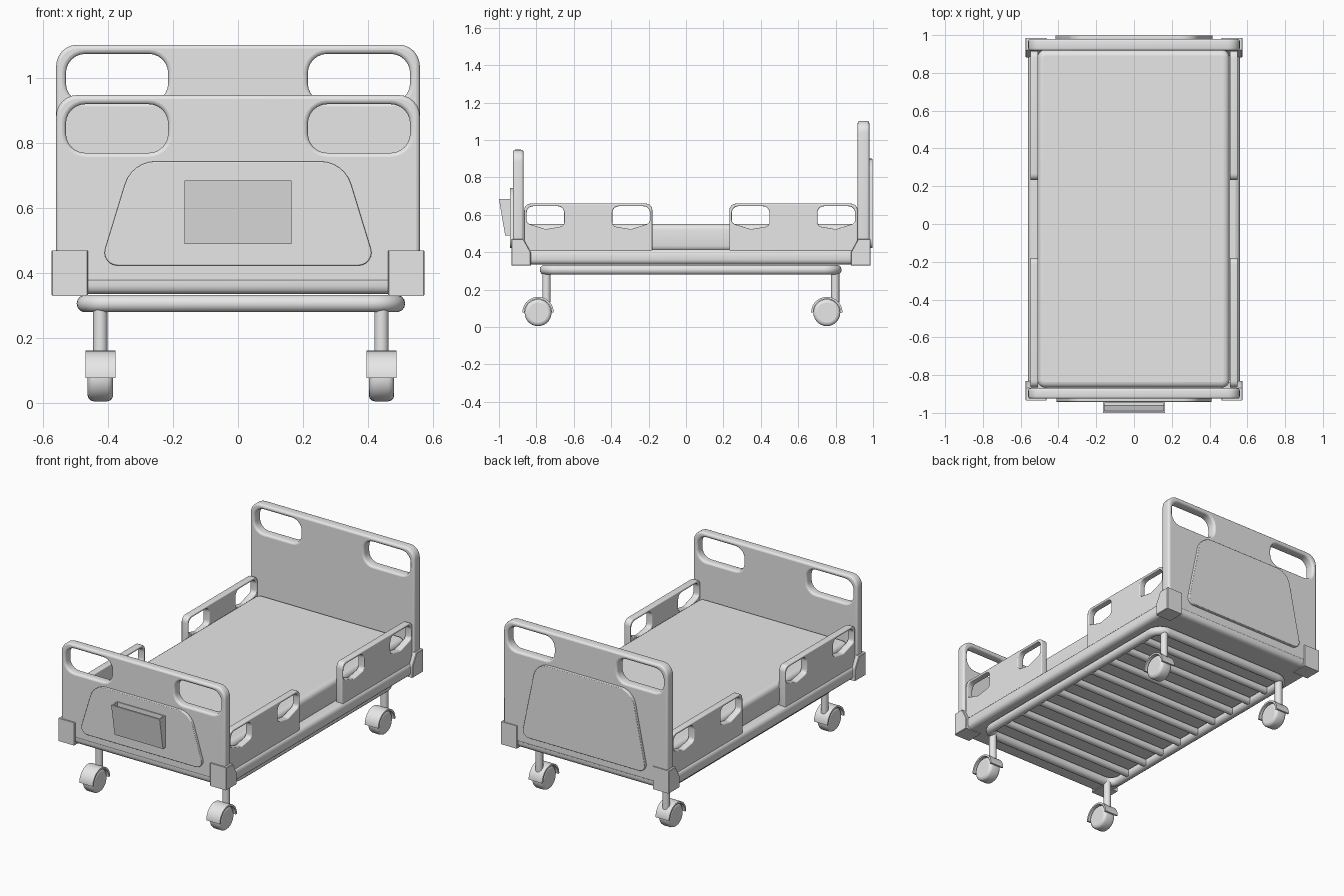
import bpy, bmesh, math
from mathutils import Vector

cube = bpy.data.objects.get("Cube")
if cube:
    bpy.data.objects.remove(cube, do_unlink=True)

grey = bpy.data.materials.new("light_grey")
grey.use_nodes = True
COLOUR = (0.8, 0.8, 0.8, 1)
grey.diffuse_color = COLOUR
grey.node_tree.nodes["Principled BSDF"].inputs["Base Color"].default_value = COLOUR

MID_Y = 0.026   # middle of the bed between the two end boards
MID_X = 0.009   # middle of the undercarriage


def rounded(corners, steps=6):
    """Closed outline from (u, v, radius) corners, anticlockwise."""
    out = []
    for i, (u, v, r) in enumerate(corners):
        p = Vector((u, v))
        a = (Vector(corners[i - 1][:2]) - p).normalized()
        b = (Vector(corners[(i + 1) % len(corners)][:2]) - p).normalized()
        if r == 0:
            out.append(p)
            continue
        half = a.angle(b) / 2
        centre = p + (a + b).normalized() * r / math.sin(half)
        reach = r / math.tan(half)
        start, end = p + a * reach - centre, p + b * reach - centre
        turn = math.pi - 2 * half
        for k in range(steps + 1):
            t = k / steps
            w0 = math.sin((1 - t) * turn) / math.sin(turn)
            w1 = math.sin(t * turn) / math.sin(turn)
            out.append(centre + start * w0 + end * w1)
    out = [p for i, p in enumerate(out) if (p - out[i - 1]).length > 1e-5]
    area = sum(out[i - 1].cross(p) for i, p in enumerate(out))
    return out if area > 0 else out[::-1]


def rect(u0, u1, v0, v1, r=0.0, r_top=None, steps=6):
    top = r if r_top is None else r_top
    return rounded([(u0, v0, r), (u1, v0, r), (u1, v1, top), (u0, v1, top)], steps)


def disc(u, v, r, steps=7):
    return rect(u - r, u + r, v - r, v + r, r, steps=steps)


def offset(loop, d):
    """Move an outline outwards by d."""
    out = []
    for i, p in enumerate(loop):
        e0 = (p - loop[i - 1]).normalized()
        e1 = (loop[(i + 1) % len(loop)] - p).normalized()
        n0, n1 = Vector((e0.y, -e0.x)), Vector((e1.y, -e1.x))
        out.append(p + (n0 + n1) * d / (1 + n0.dot(n1)))
    return out


PLACE = {"x": lambda u, v, w: (w, u, v),
         "y": lambda u, v, w: (u, w, v),
         "z": lambda u, v, w: (u, v, w)}


def plate(name, axis, outline, w0, w1, bevel=0.0, holes=(), segments=3):
    """Outline with holes, given thickness along an axis, with rounded rims."""
    w0, w1 = min(w0, w1), max(w0, w1)
    bm = bmesh.new()
    levels = [(0, w0), (0, w1)]
    if bevel:
        arc = [math.pi / 2 * k / segments for k in range(segments + 1)]
        low = [(bevel * (1 - math.sin(a)), w0 + bevel * (1 - math.cos(a))) for a in arc]
        levels = low + [(d, w0 + w1 - w) for d, w in reversed(low)]
    caps = ([], [])
    for loop, sign in [(outline, -1)] + [(h, 1) for h in holes]:
        rings = [[bm.verts.new(PLACE[axis](p.x, p.y, w)) for p in offset(loop, sign * d)]
                 for d, w in levels]
        n = len(loop)
        for lo, hi in zip(rings, rings[1:]):
            for i in range(n):
                bm.faces.new((lo[i - 1], lo[i], hi[i], hi[i - 1])).smooth = True
        for cap, ring in zip(caps, (rings[0], rings[-1])):
            cap += [bm.edges.get((ring[i - 1], ring[i])) for i in range(n)]
    for cap in caps:
        bmesh.ops.triangle_fill(bm, use_beauty=True, use_dissolve=False, edges=cap)
    bmesh.ops.recalc_face_normals(bm, faces=bm.faces)
    rim = set(caps[0] + caps[1])
    for e in bm.edges:
        e.smooth = e not in rim and e.calc_face_angle(0) < math.radians(40)
    mesh = bpy.data.meshes.new(name)
    bm.to_mesh(mesh)
    bm.free()
    mesh.materials.append(grey)
    ob = bpy.data.objects.new(name, mesh)
    bpy.context.scene.collection.objects.link(ob)
    return ob


# Main frame and mattress
plate("bed_frame", "z", rect(-0.56, 0.56, -0.923, 0.977, 0.03), 0.335, 0.415, 0.025)
plate("mattress", "z", rect(-0.51, 0.505, -0.866, 0.922, 0.04), 0.405, 0.55, 0.03, segments=4)


# End boards with hand holes and raised panels
def end_board(name, y0, y1, top, panel_y, panel_top):
    holes = [rect(*sorted((s * 0.215, s * 0.53)), top - 0.178, top - 0.028, 0.06)
             for s in (-1, 1)]
    plate(name, "y", rect(-0.56, 0.56, 0.37, top, 0.015, 0.065), y0, y1, 0.012, holes)
    panel = rounded([(-0.425, 0.423, 0.04), (0.425, 0.423, 0.04),
                     (0.327, panel_top, 0.1), (-0.327, panel_top, 0.1)])
    plate(name + "_panel", "y", panel, *panel_y, 0.004)


end_board("footboard", -0.925, -0.869, 0.948, (-0.942, -0.915), 0.744)
end_board("headboard", 0.918, 0.98, 1.103, (0.97, 0.998), 0.9)

# Open document pocket on the footboard
shell = [(-1, 0.685), (-0.967, 0.49), (-0.94, 0.49), (-0.94, 0.685),
         (-0.948, 0.685), (-0.948, 0.5), (-0.96, 0.5), (-0.99, 0.685)]
plate("pocket_shell", "x", rounded([(u, v, 0) for u, v in shell]), -0.16, 0.16)
for s, side in ((-1, "right"), (1, "left")):
    plate("pocket_end_" + side, "x", rounded([(u, v, 0) for u, v in shell[:4]]),
          s * 0.157, s * 0.165)

for s, side in ((-1, "right"), (1, "left")):
    for end in ("front", "back"):
        tag = f"_{end}_{side}"

        def along(y):
            return y if end == "front" else 2 * MID_Y - y

        # Corner bracket with a sloping inner edge
        bracket = [(-0.934, 0.33), (-0.83, 0.33), (-0.83, 0.4), (-0.868, 0.47), (-0.934, 0.47)]
        plate("corner_bracket" + tag, "x", rounded([(along(u), v, 0) for u, v in bracket]),
              s * 0.462, s * 0.574, 0.003, segments=1)

        # Side rail with two grip holes
        body = [(-0.865, 0.405, 0.008), (-0.18, 0.405, 0.008),
                (-0.18, 0.66, 0.035), (-0.865, 0.66, 0.035)]
        grip = [(-0.852, 0.555, 0.025), (-0.75, 0.523, 0.04), (-0.651, 0.54, 0.025),
                (-0.651, 0.646, 0.035), (-0.852, 0.646, 0.035)]
        twin = [(-1.045 - u, v, r) for u, v, r in grip]
        turned = [rounded([(along(u), v, r) for u, v, r in c]) for c in (body, grip, twin)]
        plate("side_rail" + tag, "x", turned[0], s * 0.507, s * 0.549, 0.005, turned[1:])

        # Swivel caster: stem, wheel and curved hood
        x = MID_X + s * 0.433
        stem_y = along(-0.746)
        wheel_y, wheel_z = stem_y - 0.045, 0.077
        plate("caster_stem" + tag, "z", disc(x, stem_y, 0.022), 0.13, 0.31)
        plate("caster_wheel" + tag, "x", disc(wheel_y, wheel_z, 0.072),
              x - 0.039, x + 0.039, 0.018)
        arc = [math.pi * k / 20 for k in range(21)]
        hood = [(0.084, a) for a in arc] + [(0.073, a) for a in reversed(arc)]
        plate("caster_hood" + tag, "x",
              rounded([(wheel_y + r * math.cos(a), wheel_z + r * math.sin(a), 0)
                       for r, a in hood]), x - 0.046, x + 0.046)

# Undercarriage: bent tube loop and cross tubes
TUBE_Z, TUBE_R = 0.306, 0.027
path = rect(MID_X - 0.479, MID_X + 0.479, MID_Y - 0.781, MID_Y + 0.779, 0.07, steps=8)
curve = bpy.data.curves.new("undercarriage_loop", "CURVE")
curve.dimensions = "3D"
curve.bevel_depth = TUBE_R
curve.bevel_resolution = 5
spline = curve.splines.new("POLY")
spline.points.add(len(path) - 1)
for point, p in zip(spline.points, path):
    point.co = (p.x, p.y, TUBE_Z, 1)
spline.use_cyclic_u = True
curve.materials.append(grey)
bpy.context.scene.collection.objects.link(bpy.data.objects.new("undercarriage_loop", curve))

SLATS = 9
for i in range(SLATS):
    y = MID_Y - 0.78 + 1.56 * (i + 1) / (SLATS + 1)
    plate(f"cross_tube_{i + 1}", "x", disc(y, TUBE_Z, 0.022, 4), MID_X - 0.479, MID_X + 0.479)
